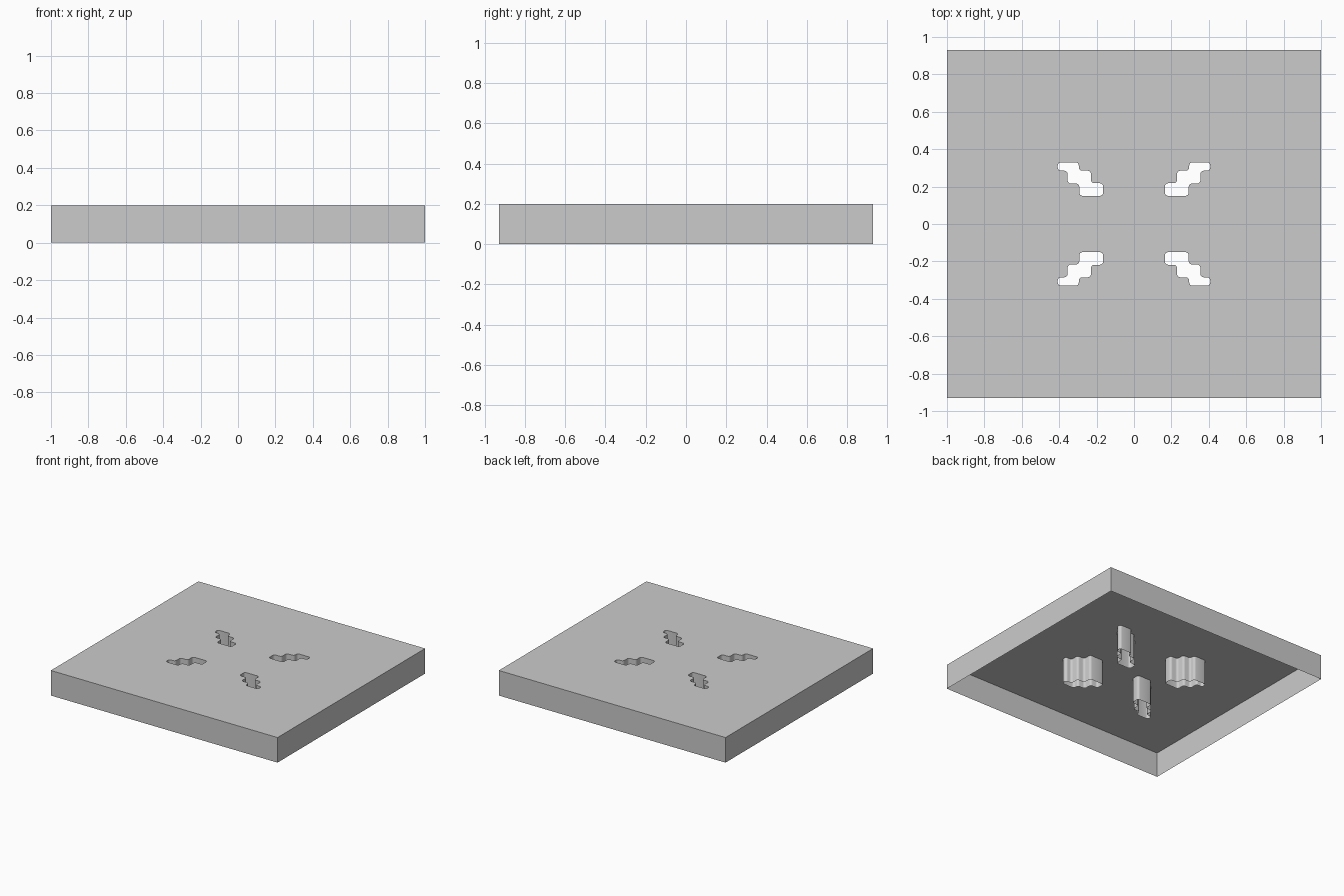
import bpy, bmesh, math
from mathutils import Vector

if "Cube" in bpy.data.objects:
    bpy.data.objects.remove(bpy.data.objects["Cube"])

HEIGHT = 0.2
# stepped slot outline in the +x +y quadrant
SLOT = [(0.165, 0.15), (0.292, 0.15), (0.292, 0.216), (0.355, 0.216),
        (0.355, 0.285), (0.408, 0.285), (0.408, 0.33), (0.295, 0.33),
        (0.295, 0.285), (0.23, 0.285), (0.23, 0.218), (0.165, 0.218)]


def rounded(points, radius=0.018, steps=4):
    """Fillet every corner of a right-angled outline."""
    out = []
    for i, p in enumerate(points):
        p = Vector(p)
        a = (Vector(points[i - 1]) - p).normalized() * radius
        b = (Vector(points[(i + 1) % len(points)]) - p).normalized() * radius
        for k in range(steps + 1):
            t = math.pi / 2 * k / steps
            out.append(p + a * (1 - math.sin(t)) + b * (1 - math.cos(t)))
    return out


def add_loop(bm, points):
    vs = [bm.verts.new((x, y, HEIGHT)) for x, y in points]
    return [bm.edges.new((vs[i - 1], vs[i])) for i in range(len(vs))]


bm = bmesh.new()

# outer rectangle and four mirrored slots
edges = add_loop(bm, [(-1, -0.93), (1, -0.93), (1, 0.93), (-1, 0.93)])
slot = rounded(SLOT)
for sx in (-1, 1):
    for sy in (-1, 1):
        edges += add_loop(bm, [(sx * x, sy * y) for x, y in slot])

# top sheet with open slots
bmesh.ops.triangle_fill(bm, use_beauty=True, edges=edges, normal=(0, 0, 1))

# outer skirt and slot sleeves hang down to the open underside
res = bmesh.ops.extrude_edge_only(bm, edges=[e for e in bm.edges if e.is_boundary])
for v in res["geom"]:
    if isinstance(v, bmesh.types.BMVert):
        v.co.z = 0

# make normals face outward, top sheet upward
bmesh.ops.recalc_face_normals(bm, faces=bm.faces)
top = next(f for f in bm.faces if abs(f.normal.z) > 0.9)
if top.normal.z < 0:
    bmesh.ops.reverse_faces(bm, faces=bm.faces)

mesh = bpy.data.meshes.new("slotted_tray_cover")
bm.to_mesh(mesh)
bm.free()
cover = bpy.data.objects.new("slotted_tray_cover", mesh)
bpy.context.collection.objects.link(cover)
bpy.context.view_layer.objects.active = cover
cover.select_set(True)
bpy.ops.object.shade_smooth_by_angle(angle=math.radians(30))
